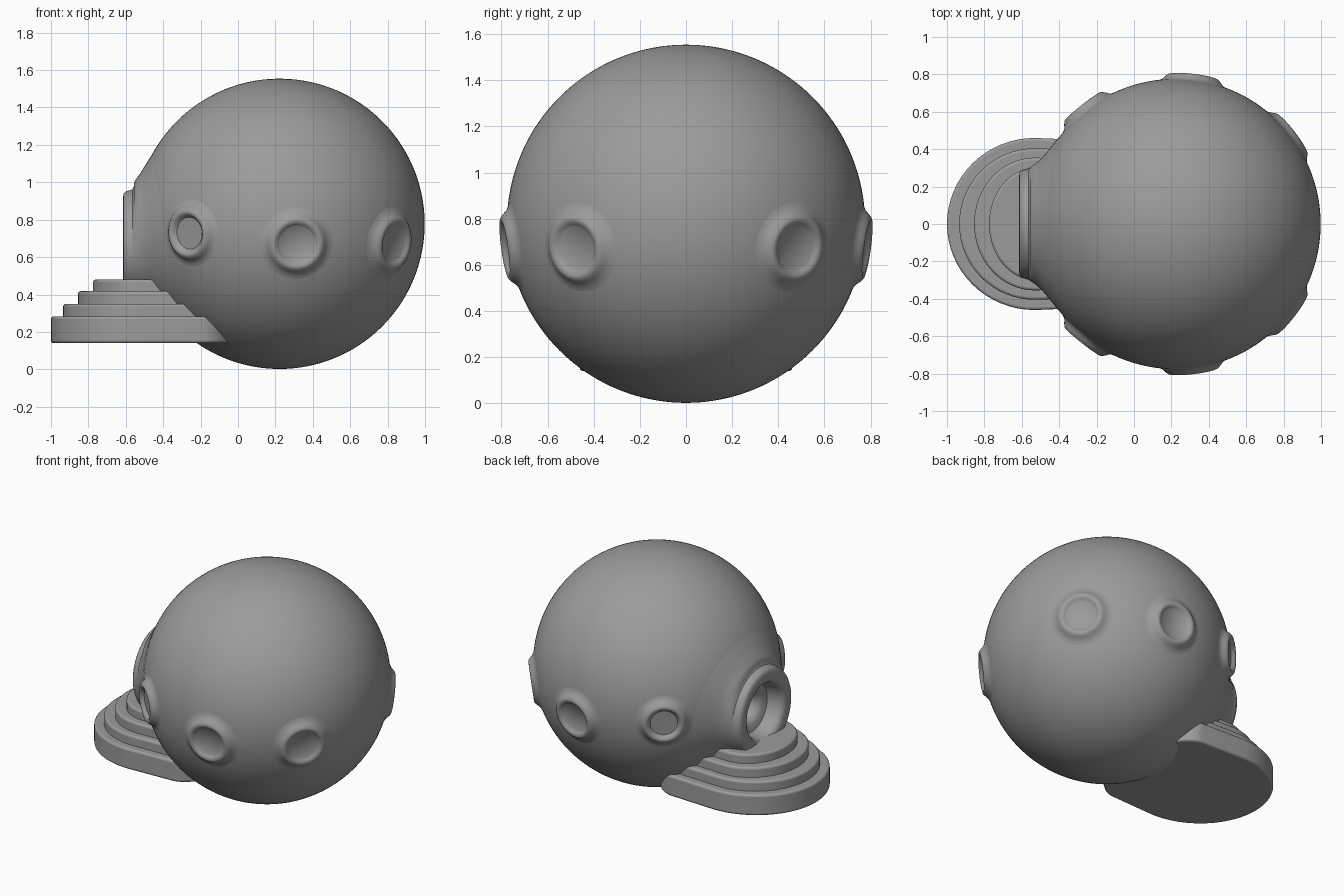
import bpy, bmesh, math
from mathutils import Vector

if "Cube" in bpy.data.objects:
    bpy.data.objects.remove(bpy.data.objects["Cube"])

CENTRE = Vector((0.222, 0, 0.778))
RADIUS = 0.776

GREY = bpy.data.materials.new("dark_grey")
GREY.diffuse_color = (0.33, 0.33, 0.33, 1)
GREY.use_nodes = True
GREY.node_tree.nodes["Principled BSDF"].inputs["Base Color"].default_value = GREY.diffuse_color


def finish(name, bm, angle=40):
    bmesh.ops.remove_doubles(bm, verts=bm.verts, dist=1e-5)
    bmesh.ops.recalc_face_normals(bm, faces=bm.faces)
    mesh = bpy.data.meshes.new(name)
    bm.to_mesh(mesh)
    bm.free()
    mesh.materials.append(GREY)
    ob = bpy.data.objects.new(name, mesh)
    bpy.context.collection.objects.link(ob)
    bpy.ops.object.select_all(action='DESELECT')
    ob.select_set(True)
    bpy.context.view_layer.objects.active = ob
    bpy.ops.object.shade_smooth_by_angle(angle=math.radians(angle))
    return ob


def lathe(name, profile, origin, direction, steps=64):
    """Spin (radius, height) points around a direction."""
    bm = bmesh.new()
    vs = [bm.verts.new((r, 0, h)) for r, h in profile]
    es = [bm.edges.new(p) for p in zip(vs, vs[1:])]
    bmesh.ops.spin(bm, geom=vs + es, cent=(0, 0, 0), axis=(0, 0, 1),
                   angle=math.tau, steps=steps)
    ob = finish(name, bm)
    ob.rotation_mode = 'QUATERNION'
    ob.rotation_quaternion = Vector(direction).to_track_quat('Z', 'Y')
    ob.location = origin
    return ob


def slab(name, front, half_width, z0, z1):
    """Rounded step, its back end buried in the ball."""
    cx, back, n = -0.53, -0.2, 32
    pts = [(cx + (cx - front) * math.cos(a), half_width * math.sin(a))
           for a in (math.pi * (0.5 + i / n) for i in range(n + 1))]
    pts += [(back + 0.24 * math.cos(a), half_width * 0.97 * math.sin(a))
            for a in (math.pi * (-0.5 + i / n) for i in range(n + 1))]
    bm = bmesh.new()
    f = bm.faces.new([bm.verts.new((x, y, z0)) for x, y in pts])
    top = bmesh.ops.extrude_face_region(bm, geom=[f])
    bmesh.ops.translate(bm, vec=(0, 0, z1 - z0),
                        verts=[g for g in top['geom'] if isinstance(g, bmesh.types.BMVert)])
    ob = finish(name, bm)
    bev = ob.modifiers.new("rounding", 'BEVEL')
    bev.width = 0.014
    bev.segments = 3
    bev.limit_method = 'ANGLE'
    bev.angle_limit = math.radians(50)
    return ob


# main ball
bm = bmesh.new()
bmesh.ops.create_uvsphere(bm, u_segments=128, v_segments=80, radius=RADIUS)
ball = finish("round_house", bm)
ball.location = CENTRE

# doorway opening cut into the ball
door = Vector((0, 0, 0.665))
cutter = lathe("doorway_cutter", [(0, 0.3), (0.2, 0.3), (0.2, 0.8), (0, 0.8)],
               door, (-1, 0, 0))
cutter.hide_render = True
cutter.hide_viewport = True
cut = ball.modifiers.new("doorway", 'BOOLEAN')
cut.object = cutter
cut.solver = 'EXACT'

# doorway rim: flat face with a stepped funnel inside
lathe("doorway_rim", [
    (0.297, 0.565), (0.292, 0.58), (0.287, 0.60), (0.275, 0.612), (0.25, 0.615),
    (0.215, 0.612), (0.195, 0.60), (0.185, 0.58), (0.178, 0.53), (0.165, 0.505),
    (0.13, 0.495), (0.105, 0.48), (0.09, 0.45), (0.085, 0.42), (0, 0.415)],
    door, (-1, 0, 0), 96)

# flare that melts the doorway rim into the ball: (radius, lift off the ball)
bm = bmesh.new()
rows = []
for r, lift in [(0.50, -0.002), (0.46, 0.003), (0.42, 0.009), (0.38, 0.018),
                (0.35, 0.03), (0.328, 0.045), (0.312, 0.062), (0.297, None)]:
    row = []
    for i in range(96):
        a = math.tau * i / 96
        y, z = r * math.cos(a), door.z + r * math.sin(a)
        if lift is None:
            x = -0.565
        else:
            x = CENTRE.x - math.sqrt(RADIUS ** 2 - y * y - (z - CENTRE.z) ** 2) - lift
            x = max(x, -0.557)
        row.append(bm.verts.new((x, y, z)))
    rows.append(row)
for a, b in zip(rows, rows[1:]):
    for i in range(96):
        j = (i + 1) % 96
        bm.faces.new((a[i], a[j], b[j], b[i]))
finish("doorway_flare", bm, 80)

# steps in front of the doorway
for i, (front, w, z0, z1) in enumerate([
        (-1.0, 0.46, 0.14, 0.283), (-0.935, 0.405, 0.26, 0.35),
        (-0.855, 0.355, 0.33, 0.418), (-0.775, 0.30, 0.40, 0.48)]):
    slab(f"step_{i + 1}", front, w, z0, z1)

# round windows, the same on both sides: (direction, size, extra lift)
windows = [((-0.48, 0.61, -0.05), 0.92, 0.008), ((0.092, 0.765, -0.105), 1.0, 0.003),
           ((0.61, 0.475, -0.105), 1.0, 0.0)]
for side, label in ((-1, "front"), (1, "back")):
    for i, ((x, y, z), s, up) in enumerate(windows):
        # height of the ball's surface at a given distance from the window axis
        surf = lambda r: math.sqrt(RADIUS ** 2 - r * r)
        prof = [(0.20 * s, surf(0.20 * s) - 0.001), (0.18 * s, surf(0.18 * s) + 0.002),
                (0.165 * s, surf(0.165 * s) + 0.008),
                (0.155 * s, surf(0.155 * s) + 0.016 + up / 2), (0.145 * s, 0.786 + up),
                (0.135 * s, 0.794 + up), (0.125 * s, 0.796 + up),
                (0.113 * s, 0.793 + up), (0.103 * s, 0.786 + up / 2),
                (0.093 * s, 0.779), (0, 0.7775)]
        lathe(f"window_{label}_{i + 1}", prof, CENTRE, (x, side * y, z), 48)
